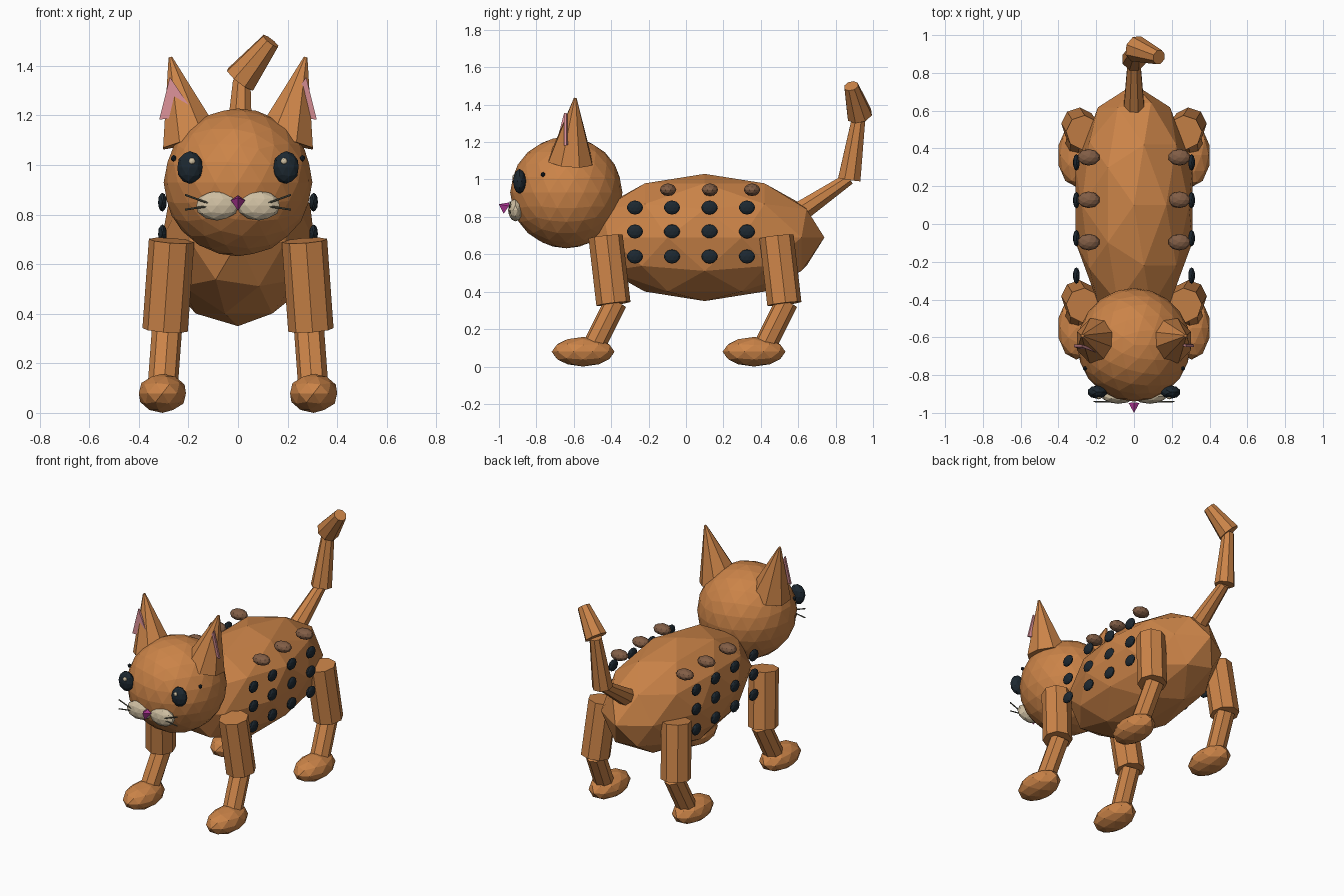
import bpy, bmesh, math
from mathutils import Vector, Matrix

if "Cube" in bpy.data.objects:
    bpy.data.objects.remove(bpy.data.objects["Cube"])


def material(name, rgb):
    m = bpy.data.materials.new(name)
    m.diffuse_color = (*rgb, 1)
    m.use_nodes = True
    m.node_tree.nodes["Principled BSDF"].inputs["Base Color"].default_value = m.diffuse_color
    return m


FUR = material("orange fur", (0.60, 0.23, 0.065))
DARK = material("dark navy", (0.012, 0.021, 0.03))
BROWN = material("brown", (0.22, 0.11, 0.06))
PINK = material("pink", (0.68, 0.27, 0.30))
MAGENTA = material("magenta", (0.45, 0.04, 0.32))
CREAM = material("cream", (0.62, 0.52, 0.36))
GREY = material("whisker grey", (0.10, 0.10, 0.07))


def finish(bm, name, mat):
    bmesh.ops.recalc_face_normals(bm, faces=bm.faces[:])
    me = bpy.data.meshes.new(name)
    bm.to_mesh(me)
    bm.free()
    me.materials.append(mat)
    ob = bpy.data.objects.new(name, me)
    bpy.context.collection.objects.link(ob)
    return ob


def ball(name, center, radii, mat, sub=2):
    bm = bmesh.new()
    bmesh.ops.create_icosphere(bm, subdivisions=sub, radius=1)
    bmesh.ops.transform(bm, verts=bm.verts[:],
                        matrix=Matrix.Translation(center) @ Matrix.Diagonal((*radii, 1)))
    return finish(bm, name, mat)


def tube(name, a, b, r1, r2, mat, sides=8):
    # tapered prism running from a to b
    a, b = Vector(a), Vector(b)
    d = b - a
    bm = bmesh.new()
    bmesh.ops.create_cone(bm, cap_ends=True, segments=sides, radius1=r1, radius2=r2, depth=d.length)
    rot = Vector((0, 0, 1)).rotation_difference(d.normalized()).to_matrix().to_4x4()
    turn = Matrix.Rotation(math.pi / sides, 4, 'Z')
    bmesh.ops.transform(bm, verts=bm.verts[:], matrix=Matrix.Translation((a + b) / 2) @ rot @ turn)
    return finish(bm, name, mat)


def hull(name, points, mat):
    bm = bmesh.new()
    for p in points:
        bm.verts.new(p)
    bmesh.ops.convex_hull(bm, input=bm.verts[:])
    return finish(bm, name, mat)


# Body and head
ball("body", (0, 0.10, 0.69), (0.325, 0.64, 0.34), FUR)
ball("head", (0, -0.64, 0.93), (0.30, 0.30, 0.298), FUR, 3)

# Tail in three tapered pieces
tube("tail_base", (0, 0.60, 0.82), (0, 0.873, 1.005), 0.06, 0.035, FUR)
tube("tail_middle", (0, 0.873, 1.0), (0.015, 0.925, 1.34), 0.065, 0.038, FUR)
tube("tail_tip", (0.01, 0.928, 1.345), (0.132, 0.883, 1.50), 0.071, 0.04, FUR)

for s, side in ((-1, "left"), (1, "right")):
    # Legs: thigh, shin and paw
    for dy, end in ((0, "front"), (0.914, "rear")):
        tag = f"{end}_{side}"
        tube("thigh_" + tag, (s * 0.268, -0.43 + dy, 0.695), (s * 0.294, -0.388 + dy, 0.335),
             0.092, 0.092, FUR)
        tube("shin_" + tag, (s * 0.286, -0.375 + dy, 0.345), (s * 0.303, -0.49 + dy, 0.115),
             0.061, 0.061, FUR)
        ball("paw_" + tag, (s * 0.305, -0.55 + dy, 0.079), (0.10, 0.168, 0.079), FUR)

    # Ears
    tube("ear_" + side, (s * 0.187, -0.618, 1.095), (s * 0.273, -0.592, 1.435), 0.128, 0.008, FUR)
    # Inner ears: thin plates, both turned the same way
    inner_y = -0.685 if s < 0 else -0.60
    tri = [(s * 0.275, -0.645, 1.355), (s * 0.318, -0.645, 1.183), (s * 0.17, inner_y, 1.20)]
    hull("inner_ear_" + side,
         [(x, y + o, z) for x, y, z in tri for o in (-0.007, 0.007)], PINK)

    # Eyes with a small glint
    ball("eye_" + side, (s * 0.194, -0.89, 0.99), (0.053, 0.035, 0.066), DARK)
    ball("eye_glint_" + side, (s * 0.186, -0.916, 1.015), (0.014, 0.012, 0.014), CREAM)
    ball("cheek_dot_" + side, (s * 0.26, -0.765, 1.027), (0.012, 0.012, 0.014), DARK, 1)

    # Muzzle and whiskers
    ball("muzzle_" + side, (s * 0.084, -0.912, 0.836), (0.088, 0.04, 0.06), CREAM)
    for z in (0.88, 0.82):
        tube("whisker_" + side, (s * 0.12, -0.942, 0.84 + (z - 0.85) * 0.2),
             (s * 0.214, -0.94, z), 0.004, 0.004, GREY, 6)

    # Flank spots in a grid
    for y in (-0.273, -0.075, 0.126, 0.326):
        for z in (0.85, 0.722, 0.588):
            ball("flank_spot_" + side, (s * 0.305, y, z), (0.018, 0.044, 0.038), DARK)
    # Back spots
    for y in (-0.096, 0.128, 0.353):
        ball("back_spot_" + side, (s * 0.24, y, 0.945), (0.059, 0.044, 0.034), BROWN)

# Nose
hull("nose", [(0, -0.945, 0.877), (-0.029, -0.947, 0.858), (0.029, -0.947, 0.858),
              (0, -0.975, 0.816), (0, -1.0, 0.868)], MAGENTA)
